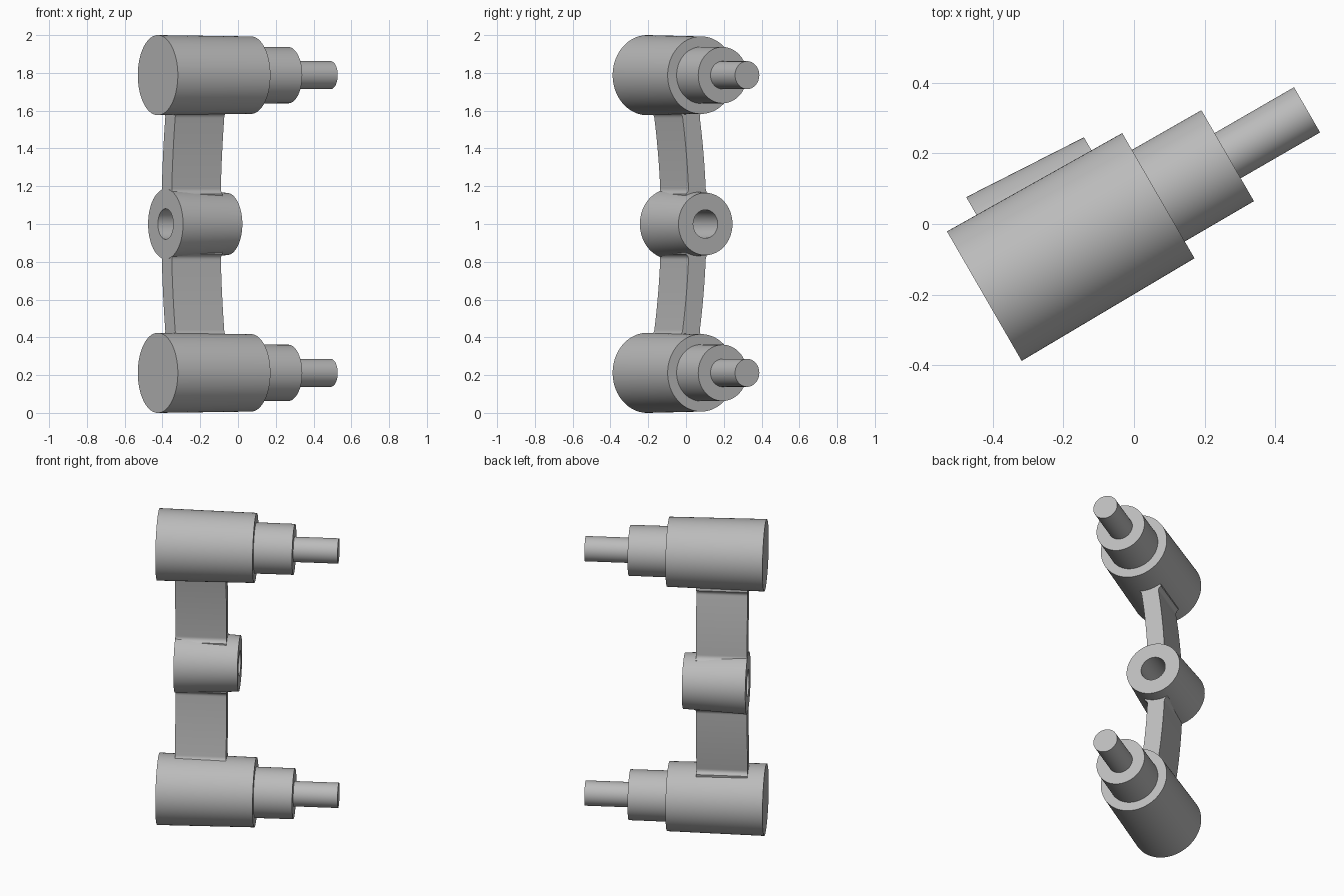
import bpy, bmesh
from math import sin, cos, pi, radians, sqrt
from mathutils import Matrix

cube = bpy.data.objects.get("Cube")
if cube:
    bpy.data.objects.remove(cube)

# Plain grey metal
grey = bpy.data.materials.new("grey metal")
grey.use_nodes = True
colour = (0.5, 0.5, 0.5, 1)
grey.diffuse_color = colour
grey.node_tree.nodes["Principled BSDF"].inputs["Base Color"].default_value = colour

# Everything is built along x, then the whole part is turned about z
TURN = Matrix.Rotation(radians(30), 4, "Z")
MID = 1.0          # height of the hub
REACH = 0.788      # height from hub to each shaft
HUB_R, SHAFT_R = 0.175, 0.21
HALF, FILLET = 0.0525, 0.03   # arm half thickness and root fillet


def finish(bm, name):
    bmesh.ops.recalc_face_normals(bm, faces=bm.faces)
    bm.transform(TURN)
    mesh = bpy.data.meshes.new(name)
    bm.to_mesh(mesh)
    bm.free()
    mesh.materials.append(grey)
    ob = bpy.data.objects.new(name, mesh)
    bpy.context.collection.objects.link(ob)
    bpy.ops.object.select_all(action="DESELECT")
    ob.select_set(True)
    bpy.context.view_layer.objects.active = ob
    bpy.ops.object.shade_smooth_by_angle(angle=radians(30))


def lathe(name, profile, y, z, closed=False, sides=96):
    """Spin (x, radius) points about an axis along x."""
    bm = bmesh.new()
    rings = [[bm.verts.new((x, y + r * cos(2 * pi * i / sides), z + r * sin(2 * pi * i / sides)))
              for i in range(sides)] for x, r in profile]
    pairs = list(zip(rings, rings[1:]))
    if closed:
        pairs.append((rings[-1], rings[0]))
    else:
        bm.faces.new(rings[0])
        bm.faces.new(rings[-1])
    for a, b in pairs:
        for i in range(sides):
            j = (i + 1) % sides
            bm.faces.new((a[i], a[j], b[j], b[i]))
    finish(bm, name)


def flare(dist, radius):
    """Extra half thickness where the arm blends into a round boss."""
    centre = sqrt((radius + FILLET) ** 2 - (HALF + FILLET) ** 2)
    tangent = centre * radius / (radius + FILLET)
    if dist >= centre:
        return 0
    dist = max(dist, tangent)
    return FILLET - sqrt(FILLET ** 2 - (centre - dist) ** 2)


def arm(name, side):
    """Bowed flat bar from the hub to one shaft."""
    bm = bmesh.new()
    start, end, steps = 0.14, REACH - 0.17, 96
    front, back = [], []
    for i in range(steps + 1):
        h = start + (end - start) * i / steps
        bow = 0.114 - 0.128 * h * h
        half = HALF + flare(h, HUB_R) + flare(REACH - h, SHAFT_R)
        front.append((bow - half, MID + side * h))
        back.append((bow + half, MID + side * h))
    face = bm.faces.new([bm.verts.new((-0.372, y, z)) for y, z in front + back[::-1]])
    ext = bmesh.ops.extrude_face_region(bm, geom=[face])
    verts = [v for v in ext["geom"] if isinstance(v, bmesh.types.BMVert)]
    bmesh.ops.translate(bm, verts=verts, vec=(0.3, 0, 0))
    finish(bm, name)


# Stepped shafts and the arms that carry them
shaft = [(-0.47, 0.212), (0.1, 0.205), (0.1, 0.15), (0.327, 0.149), (0.327, 0.074), (0.587, 0.074)]
for label, side in (("upper", 1), ("lower", -1)):
    lathe(label + "_stepped_shaft", shaft, 0.035, MID + side * REACH)
    arm(label + "_arm", side)

# Hub with a through hole
lathe("pivot_hub", [(-0.374, 0.185), (0, 0.165), (0, 0.075), (-0.374, 0.081)], 0.119, MID, closed=True)
